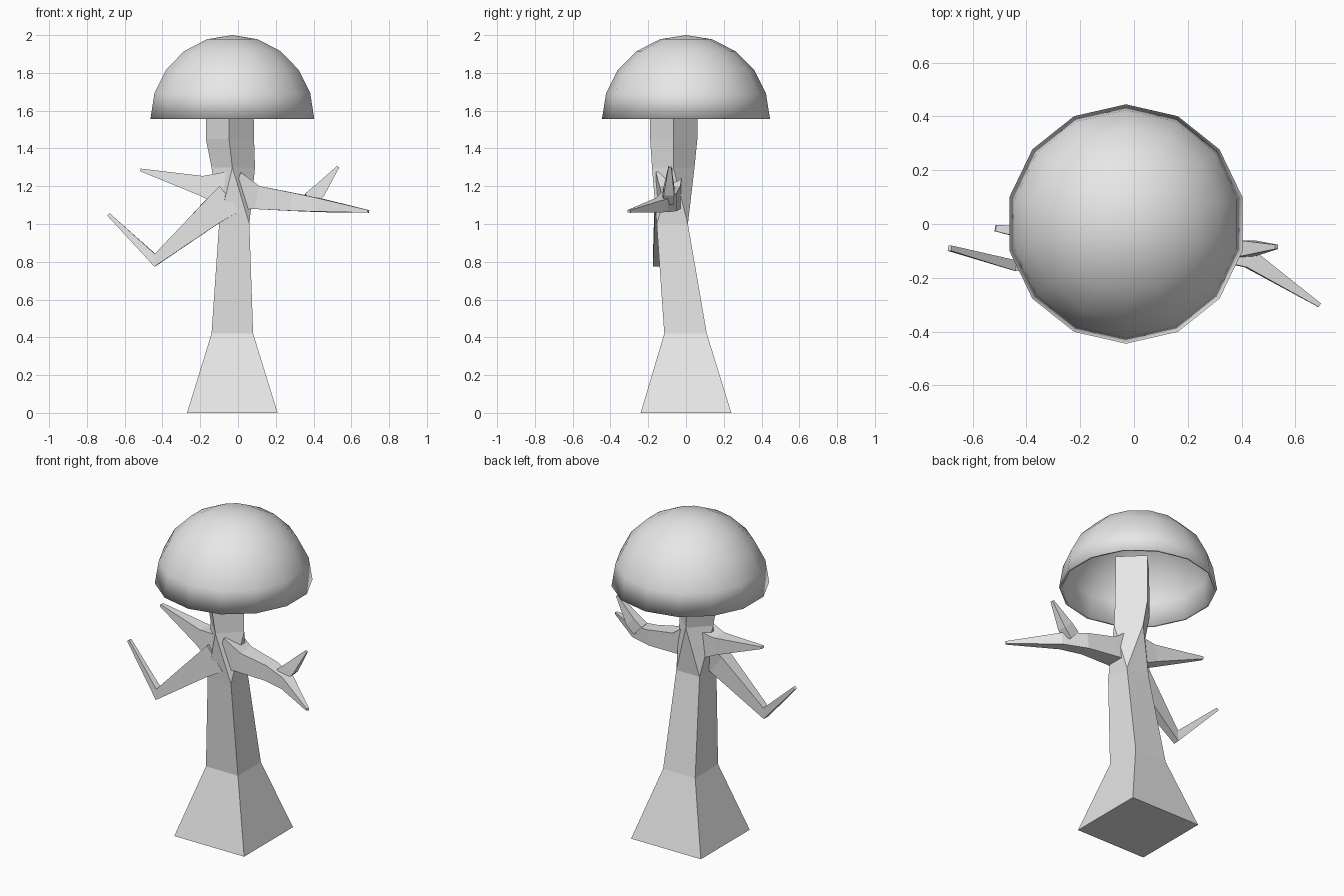
import bpy, bmesh, math
from mathutils import Vector

if "Cube" in bpy.data.objects:
    bpy.data.objects.remove(bpy.data.objects["Cube"])

# One plain grey for everything
grey = bpy.data.materials.new("light_grey")
grey.use_nodes = True
colour = (0.8, 0.8, 0.8, 1)
grey.diffuse_color = colour
grey.node_tree.nodes["Principled BSDF"].inputs["Base Color"].default_value = colour


def finish(name, bm, smooth=False):
    bmesh.ops.recalc_face_normals(bm, faces=bm.faces)
    for face in bm.faces:
        face.smooth = smooth
    mesh = bpy.data.meshes.new(name)
    bm.to_mesh(mesh)
    bm.free()
    mesh.materials.append(grey)
    obj = bpy.data.objects.new(name, mesh)
    bpy.context.collection.objects.link(obj)
    return obj


def bridge(bm, low, high):
    n = len(low)
    for i in range(n):
        j = (i + 1) % n
        bm.faces.new((low[i], low[j], high[j], high[i]))


def limb(name, sections):
    """Tapered four-sided limb; each section is centre, half height, half depth."""
    bm = bmesh.new()
    points = [Vector(s[0]) for s in sections]
    rings = []
    for i, (_, h, d) in enumerate(sections):
        tangent = Vector()
        if i > 0:
            tangent += (points[i] - points[i - 1]).normalized()
        if i < len(points) - 1:
            tangent += (points[i + 1] - points[i]).normalized()
        tangent.normalize()
        up = tangent.cross(Vector((0, 1, 0))).normalized()
        side = up.cross(tangent)
        rings.append([bm.verts.new(points[i] + up * h * u + side * d * v)
                      for u, v in ((1, 1), (1, -1), (-1, -1), (-1, 1))])
    for low, high in zip(rings, rings[1:]):
        bridge(bm, low, high)
    bm.faces.new(rings[0])
    bm.faces.new(rings[-1])
    return finish(name, bm)


# Trunk: square flared base, twisting an eighth turn into a diamond neck
bm = bmesh.new()
squares = []
for x0, x1, y0, y1, z in ((-.27, .21, -.24, .24, 0),
                          (-.14, .08, -.115, .11, .42),
                          (-.10, .06, -.155, .01, 1.0)):
    squares.append([bm.verts.new((x, y, z))
                    for x, y in ((x0, y0), (x1, y0), (x1, y1), (x0, y1))])
diamonds = []
for x0, x1, y0, y1, z in ((-.14, .09, -.18, .045, 1.30),
                          (-.17, .085, -.19, .06, 1.45),
                          (-.165, .08, -.19, .06, 1.75)):
    xm, ym = (x0 + x1) / 2 - .005, (y0 + y1) / 2
    diamonds.append([bm.verts.new((x, y, z))
                     for x, y in ((xm, y0), (x1, ym), (xm, y1), (x0, ym))])
for rings in (squares, diamonds):
    for low, high in zip(rings, rings[1:]):
        bridge(bm, low, high)
low, high = squares[-1], diamonds[0]
for i in range(4):
    j = (i + 1) % 4
    bm.faces.new((low[i], low[j], high[i]))
    bm.faces.new((low[j], high[j], high[i]))
bm.faces.new(squares[0])
bm.faces.new(diamonds[-1])
finish("trunk", bm)

# Branch arms
limb("left_arm", [((-.02, -.09, 1.18), .10, .07), ((.10, -.085, 1.14), .062, .055),
                  ((.29, -.09, 1.117), .048, .042), ((.43, -.13, 1.10), .036, .034),
                  ((.69, -.302, 1.067), .007, .008)])
limb("left_twig", [((.38, -.095, 1.13), .04, .03), ((.43, -.09, 1.176), .036, .028),
                   ((.53, -.085, 1.303), .007, .008)])
limb("right_upper_arm", [((-.04, -.09, 1.18), .10, .07), ((-.19, -.065, 1.202), .052, .045),
                         ((-.515, -.015, 1.286), .007, .012)])
limb("right_lower_arm", [((-.05, -.11, 1.13), .085, .055), ((-.145, -.125, 1.056), .068, .042),
                         ((-.44, -.155, .808), .034, .02), ((-.685, -.09, 1.05), .009, .01)])

# Hollow domed cap, spun from a quarter-circle wall
bm = bmesh.new()
RINGS, SIDES, RADIUS, WALL = 5, 14, 0.445, 0.015
centre = Vector((-.03, 0, 1.555))
steps = [math.radians(90) * i / RINGS for i in range(RINGS + 1)]
wall = [(RADIUS, a) for a in reversed(steps)] + [(RADIUS - WALL, a) for a in steps]
verts = [bm.verts.new(centre + Vector((0, math.cos(a), math.sin(a))) * r) for r, a in wall]
edges = [bm.edges.new(pair) for pair in zip(verts, verts[1:])]
bmesh.ops.spin(bm, geom=verts + edges, cent=centre, axis=(0, 0, 1),
               angle=math.tau, steps=SIDES)
bmesh.ops.remove_doubles(bm, verts=bm.verts, dist=0.001)
finish("cap", bm, smooth=True)
